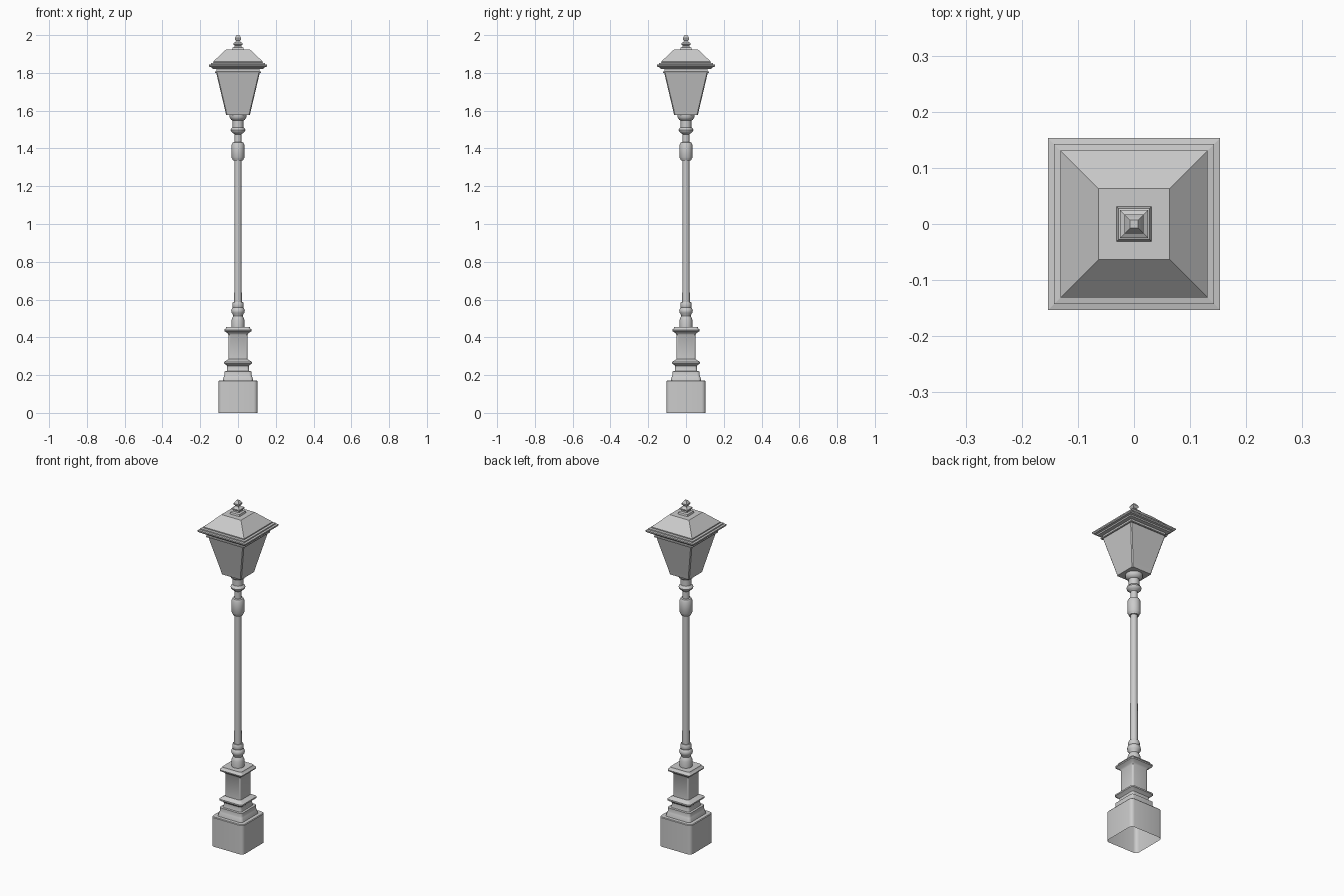
import bpy, bmesh, math

if "Cube" in bpy.data.objects:
    bpy.data.objects.remove(bpy.data.objects["Cube"])


def outline(half, radius, seg):
    """Square cross-section with rounded corners (radius 0 gives a sharp square)."""
    pts = []
    for q in range(4):
        a0 = q * math.pi / 2
        mid = a0 + math.pi / 4
        cx = math.copysign(half - radius, math.cos(mid))
        cy = math.copysign(half - radius, math.sin(mid))
        for i in range(seg + 1):
            a = a0 + math.pi / 2 * i / max(seg, 1)
            pts.append((cx + radius * math.cos(a), cy + radius * math.sin(a)))
    return pts


def circle(r, n):
    return [(r * math.cos(2 * math.pi * i / n), r * math.sin(2 * math.pi * i / n)) for i in range(n)]


def loft(name, profile, section, smooth=True, bottom=True, top=True):
    """Stack cross-sections along z; profile is (half width, z)."""
    bm = bmesh.new()
    rings = [[bm.verts.new((x, y, z)) for x, y in section(h)] for h, z in profile]
    n = len(rings[0])
    for a, b in zip(rings, rings[1:]):
        for i in range(n):
            j = (i + 1) % n
            bm.faces.new((a[i], a[j], b[j], b[i]))
    if bottom:
        bm.faces.new(rings[0][::-1])
    if top:
        bm.faces.new(rings[-1])
    me = bpy.data.meshes.new(name)
    bm.to_mesh(me)
    bm.free()
    ob = bpy.data.objects.new(name, me)
    bpy.context.collection.objects.link(ob)
    if smooth:
        bpy.ops.object.select_all(action='DESELECT')
        ob.select_set(True)
        bpy.context.view_layer.objects.active = ob
        bpy.ops.object.shade_smooth_by_angle(angle=math.radians(35))
    return ob


rounded = lambda h: outline(h, h * 0.2, 4)
sharp = lambda h: outline(h, 0, 0)
chamfered = lambda h: outline(h, 0.005, 1)
round_section = lambda h: circle(h, 20)

# Plinth block, open underneath
loft("plinth", [(.103, 0), (.103, .168), (.100, .172), (.082, .172)], rounded, bottom=False)

# Stepped pedestal with two flared mouldings
loft("pedestal", [(.080, .172), (.078, .182), (.074, .195), (.072, .200), (.072, .220),
                  (.060, .221), (.057, .235), (.057, .248), (.064, .255), (.074, .262),
                  (.074, .270), (.062, .277), (.050, .284), (.050, .413), (.056, .422),
                  (.072, .433), (.073, .440), (.064, .448), (.062, .455)], rounded)

# Turned foot of the pole
loft("pole_foot", [(.034, .455), (.034, .492), (.030, .503), (.025, .513), (.027, .521),
                   (.034, .530), (.036, .540), (.034, .550), (.028, .558), (.030, .563),
                   (.030, .578), (.026, .588)], round_section)

# Pole shaft
loft("pole", [(.020, .58), (.018, 1.345)], round_section)

# Turned collar, neck and cup carrying the lantern
loft("pole_collar", [(.026, 1.335), (.030, 1.345), (.034, 1.352), (.034, 1.420),
                     (.028, 1.432), (.018, 1.434), (.018, 1.475), (.028, 1.482),
                     (.037, 1.490), (.039, 1.498), (.035, 1.506), (.028, 1.512),
                     (.028, 1.548), (.036, 1.552), (.045, 1.565), (.045, 1.578)], round_section)

# Tapered lantern body
loft("lantern_body", [(.063, 1.577), (.068, 1.600), (.116, 1.803)], chamfered, smooth=False)

# Stepped cornice under the roof
loft("cornice", [(.122, 1.800), (.122, 1.806), (.115, 1.808), (.115, 1.820), (.135, 1.822),
                 (.137, 1.829), (.149, 1.831), (.153, 1.836), (.153, 1.843), (.143, 1.845),
                 (.143, 1.852), (.131, 1.854), (.131, 1.860)], sharp, smooth=False)

# Hipped roof with flat top
loft("roof", [(.131, 1.860), (.063, 1.924)], sharp, smooth=False)

# Square finial
loft("finial", [(.031, 1.924), (.028, 1.934), (.018, 1.938), (.018, 1.946), (.025, 1.950),
                (.025, 1.957), (.014, 1.963), (.010, 1.970), (.016, 1.977), (.017, 1.984),
                (.012, 1.993), (.007, 2.0)], sharp, smooth=False)
